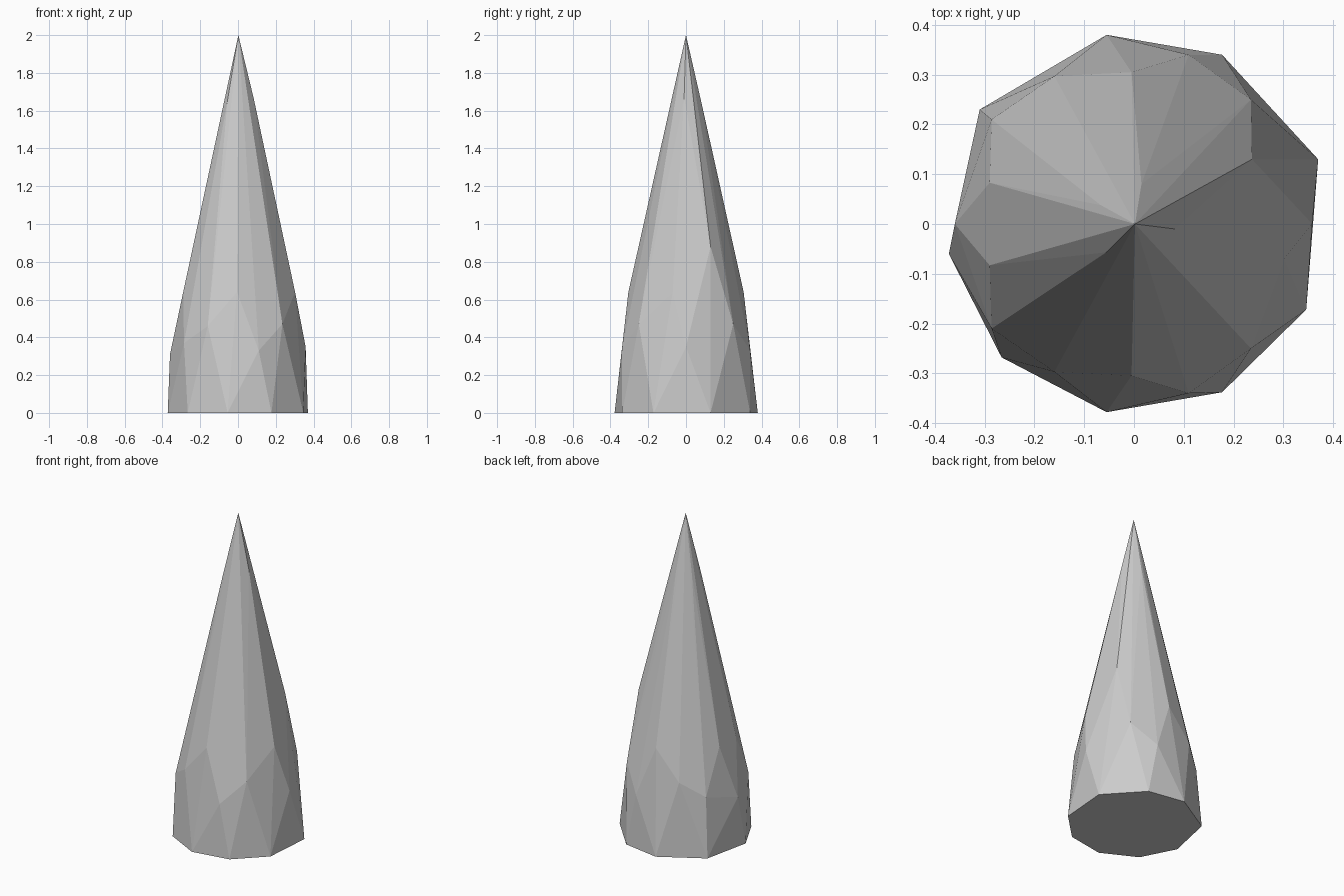
import bpy, bmesh

if "Cube" in bpy.data.objects:
    bpy.data.objects.remove(bpy.data.objects["Cube"])

# Irregular nine-sided base outline
base = [(-.055, .38), (.177, .34), (.37, .13), (.346, -.172), (.177, -.338),
        (-.055, -.378), (-.266, -.268), (-.372, -.06), (-.31, .23)]
points = [(x, y, 0) for x, y in base]

# Chipped corners mirrored front to back: x, y, z
for x, y, z in [(-.16, .297, .46), (-.005, .305, .64), (.11, .34, .33),
                (.235, .25, .47), (-.286, .21, .37), (-.29, .083, .64)]:
    points += [(x, y, z), (x, -y, z)]

# Single side corners, upper corners and tip
points += [(-.36, 0, .31), (.358, 0, .35), (.237, .13, .88), (.302, -.07, .64),
           (-.067, .038, 1.65), (.015, .08, 1.65), (.082, -.01, 1.67),
           (-.056, -.057, 1.65), (.002, 0, 2)]

# Faceted spike from the convex skin of the corners
bm = bmesh.new()
for p in points:
    bm.verts.new(p)
bmesh.ops.convex_hull(bm, input=bm.verts)
loose = [v for v in bm.verts if not v.link_faces]
bmesh.ops.delete(bm, geom=loose, context='VERTS')
bmesh.ops.dissolve_limit(bm, angle_limit=.015, verts=bm.verts, edges=bm.edges)
bmesh.ops.recalc_face_normals(bm, faces=bm.faces)
mesh = bpy.data.meshes.new("stone_spike")
bm.to_mesh(mesh)
bm.free()
spike = bpy.data.objects.new("stone_spike", mesh)
bpy.context.collection.objects.link(spike)
